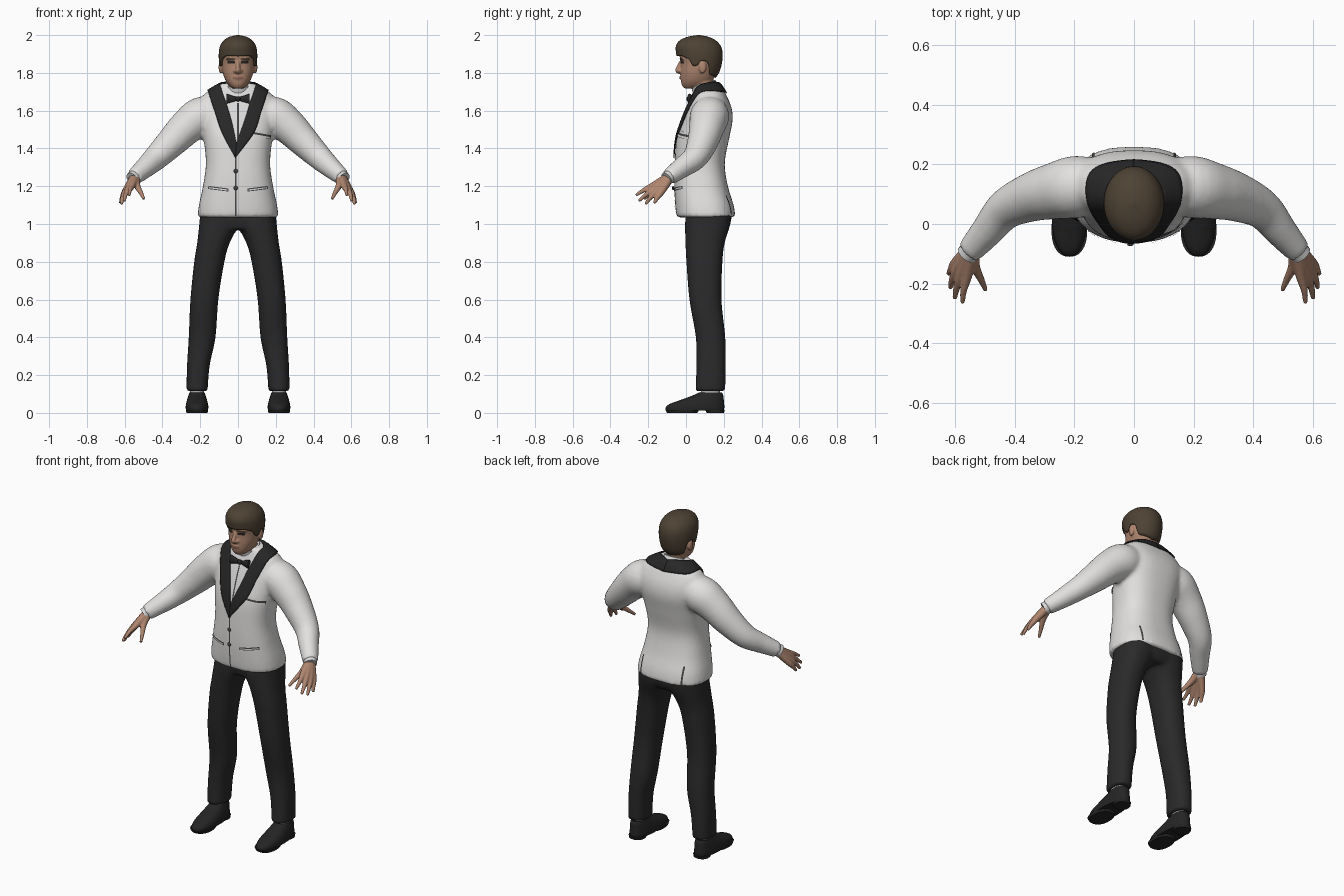
import bpy, bmesh
from math import cos, sin, pi, radians, copysign
from mathutils import Vector, Matrix
from mathutils.bvhtree import BVHTree

if "Cube" in bpy.data.objects:
    bpy.data.objects.remove(bpy.data.objects["Cube"])


def material(name, *rgb):
    mat = bpy.data.materials.new(name)
    mat.use_nodes = True
    mat.diffuse_color = (*rgb, 1)
    shader = next(n for n in mat.node_tree.nodes if n.type == "BSDF_PRINCIPLED")
    shader.inputs["Base Color"].default_value = (*rgb, 1)
    return mat


IVORY = material("ivory cloth", .76, .75, .74)
SHIRT = material("white shirt", .7, .7, .7)
SATIN = material("black satin", .02, .02, .02)
CHARCOAL = material("charcoal cloth", .023, .023, .024)
LEATHER = material("black leather", .018, .018, .018)
SKIN = material("skin", .43, .24, .16)
HAIR = material("brown hair", .075, .054, .034)
LIP = material("lip", .3, .14, .1)
EYE = material("dark eye", .025, .02, .018)
TRIM = material("grey trim", .06, .06, .06)


# ---- shared builders ----
def spline(rows, steps):
    """Smooth curve through rows of equal length."""
    rows = [Vector(r) for r in rows]
    out = []
    for i in range(len(rows) - 1):
        a, b = rows[max(i - 1, 0)], rows[i]
        c, d = rows[i + 1], rows[min(i + 2, len(rows) - 1)]
        for k in range(steps):
            t = k / steps
            out.append(b + (c - a) * (t / 2) + (a * 2 - b * 5 + c * 4 - d) * (t * t / 2)
                       + (b * 3 - a - c * 3 + d) * (t ** 3 / 2))
    return out + [rows[-1]]


def skin_rings(bm, rings):
    rings = [[bm.verts.new(p) for p in ring] for ring in rings]
    n = len(rings[0])
    for lo, hi in zip(rings, rings[1:]):
        for i in range(n):
            j = (i + 1) % n
            bm.faces.new((lo[i], lo[j], hi[j], hi[i]))
    bm.faces.new(rings[0][::-1])
    bm.faces.new(rings[-1])


def oval(z, half, front, back, cx, power, n=40):
    """Horizontal squarish oval."""
    def bend(v):
        return copysign(abs(v) ** (2 / power), v)
    mid, depth = (front + back) / 2, (back - front) / 2
    return [Vector((cx + half * bend(cos(2 * pi * i / n)),
                    mid + depth * bend(sin(2 * pi * i / n)), z)) for i in range(n)]


def loft(bm, rows, side=1, power=2.3, steps=5):
    """Rows are height, half width, front, back, centre x."""
    skin_rings(bm, [oval(z, h, f, b, cx * side, power)
                    for z, h, f, b, cx in spline(rows, steps)])


def tube(bm, rows, side=1, steps=5, n=20):
    """Rows are x, y, z, radius."""
    path = spline([(x * side, y, z, r) for x, y, z, r in rows], steps)
    rings = []
    for i, p in enumerate(path):
        tangent = (path[min(i + 1, len(path) - 1)] - path[max(i - 1, 0)]).to_3d()
        turn = Vector((0, 0, 1)).rotation_difference(tangent)
        rings.append([p.to_3d() + turn @ Vector((cos(2 * pi * k / n), sin(2 * pi * k / n), 0)) * p.w
                      for k in range(n)])
    skin_rings(bm, rings)


def ball(bm, place, size):
    bmesh.ops.create_uvsphere(bm, u_segments=20, v_segments=12, radius=1,
                              matrix=Matrix.Translation(place) @ Matrix.Diagonal((*size, 1)))


def finish(name, bm, mat, voxel=0, smooth=0, thick=0, closed=True):
    if closed:
        bmesh.ops.recalc_face_normals(bm, faces=bm.faces)
    mesh = bpy.data.meshes.new(name)
    bm.to_mesh(mesh)
    bm.free()
    obj = bpy.data.objects.new(name, mesh)
    bpy.context.collection.objects.link(obj)
    if voxel:
        # melt overlapping parts into one soft surface
        remesh = obj.modifiers.new("blend", "REMESH")
        remesh.mode, remesh.voxel_size = "VOXEL", voxel
        soft = obj.modifiers.new("soften", "SMOOTH")
        soft.iterations = smooth
        graph = bpy.context.evaluated_depsgraph_get()
        obj.data = bpy.data.meshes.new_from_object(obj.evaluated_get(graph))
        obj.modifiers.clear()
    if thick:
        shell = obj.modifiers.new("thickness", "SOLIDIFY")
        shell.thickness, shell.offset = thick, -1
    obj.data.materials.clear()
    obj.data.materials.append(mat)
    obj.data.shade_smooth()
    obj.data.set_sharp_from_angle(angle=radians(55))
    return obj


def surface(obj):
    return BVHTree.FromPolygons([v.co for v in obj.data.vertices],
                                [p.vertices[:] for p in obj.data.polygons])


def patch(name, edge_a, edge_b, target, lift, mat, look=0, steps=8, across=6, thick=0):
    """Strip between two edges, laid on a target; look is the y ray direction, 0 for nearest."""
    bm = bmesh.new()
    grid, facing = [], Vector()
    for a, b in zip(spline(edge_a, steps), spline(edge_b, steps)):
        row = []
        for k in range(across + 1):
            p = a.lerp(b, k / across)
            hit = target.ray_cast(Vector((p.x, -look, p.z)), Vector((0, look, 0))) if look else (None,)
            if hit[0] is None:
                hit = target.find_nearest(p)
            row.append((bm.verts.new(hit[0] + hit[1] * lift), hit[1]))
        grid.append(row)
    score = 0
    for r, s in zip(grid, grid[1:]):
        for k in range(across):
            face = bm.faces.new((r[k][0], r[k + 1][0], s[k + 1][0], s[k][0]))
            face.normal_update()
            score += face.normal.dot(r[k][1])
    if score < 0:
        bmesh.ops.reverse_faces(bm, faces=bm.faces)
    return finish(name, bm, mat, thick=thick, closed=False)


def line(name, start, end, width, target, mat, look=1, lift=.004):
    """Thin strip between two (x, z) points."""
    a, b = Vector((start[0], 0, start[1])), Vector((end[0], 0, end[1]))
    off = Vector((a.z - b.z, 0, b.x - a.x)).normalized() * width / 2
    patch(name, [a + off, b + off], [a - off, b - off], target, lift, mat, look, across=2)


SIDES = (("left", 1), ("right", -1))

# ---- jacket: body and sleeves melted together ----
bm = bmesh.new()
loft(bm, [(1.035, .215, -.05, .262, 0), (1.1, .207, -.057, .252, 0), (1.2, .186, -.062, .222, 0),
          (1.32, .17, -.06, .205, 0), (1.45, .182, -.05, .228, 0), (1.55, .198, -.02, .247, 0),
          (1.62, .205, .008, .24, 0), (1.68, .185, .035, .215, 0), (1.715, .138, .048, .195, 0),
          (1.745, .085, .055, .175, 0)], power=2.5)
for _, s in SIDES:
    tube(bm, [(.1, .13, 1.57, .085), (.19, .125, 1.57, .105), (.27, .11, 1.515, .095),
              (.345, .09, 1.44, .083), (.43, .05, 1.355, .068), (.49, -.02, 1.3, .056),
              (.552, -.092, 1.247, .044)], s)
jacket = finish("jacket", bm, IVORY, voxel=.011, smooth=6)
cloth = surface(jacket)

# ---- shirt front and shawl collar laid over the jacket ----
opening = [(.004, 0, 1.41), (.045, 0, 1.54), (.075, 0, 1.64), (.095, .05, 1.72)]
patch("shirt_front", [(-x, y, z) for x, y, z in opening], opening, cloth, .003, SHIRT, look=1, across=16)
inner = [(-.008, -.06, 1.43), (.035, -.03, 1.55), (.062, .01, 1.64), (.088, .05, 1.715),
         (.088, .12, 1.75), (0, .18, 1.76)]
outer = [(-.014, -.06, 1.35), (.082, -.03, 1.48), (.128, -.01, 1.6), (.155, .06, 1.69),
         (.135, .175, 1.695), (0, .21, 1.69)]
for side, s in SIDES:
    def flip(rows):
        return [(rows[0][0], *rows[0][1:])] + [(x * s, y, z) for x, y, z in rows[1:]]
    patch(side + "_lapel", flip(inner), flip(outer), cloth, .009, SATIN, thick=.006)
line("shirt_placket", (0, 1.45), (0, 1.64), .008, cloth, TRIM, lift=.004)

# ---- jacket details ----
line("front_opening", (-.012, 1.36), (-.012, 1.045), .007, cloth, TRIM)
line("breast_pocket", (.07, 1.478), (.17, 1.46), .02, cloth, TRIM)
line("breast_pocket_welt", (.074, 1.47), (.166, 1.454), .012, cloth, IVORY, lift=.006)
line("pocket_square", (.095, 1.49), (.14, 1.482), .014, cloth, SHIRT, lift=.006)
for side, s in SIDES:
    line(side + "_pocket", (.05 * s, 1.18), (.155 * s, 1.193), .016, cloth, TRIM)
    line(side + "_pocket_flap", (.055 * s, 1.18), (.15 * s, 1.192), .006, cloth, IVORY, lift=.006)
    line(side + "_vent", (.135 * s, 1.05), (.135 * s, 1.15), .009, cloth, TRIM, look=-1)
bm = bmesh.new()
for z in (1.28, 1.19):
    ball(bm, (-.012, -.068, z), (.011, .006, .011))
finish("buttons", bm, TRIM)

# ---- shirt collar and bow tie ----
bm = bmesh.new()
tube(bm, [(0, .12, 1.675, .074), (0, .1, 1.72, .069), (0, .092, 1.742, .066)], n=32)
finish("shirt_collar", bm, SHIRT)
bm = bmesh.new()
ball(bm, (0, .016, 1.662), (.013, .014, .014))
for _, s in SIDES:
    bmesh.ops.create_cone(bm, cap_ends=True, segments=20, radius1=.028, radius2=.01, depth=.055,
                          matrix=Matrix.Translation((.034 * s, .02, 1.662)) @ Matrix.Diagonal((1, .5, 1, 1))
                          @ Matrix.Rotation(-s * pi / 2, 4, "Y"))
finish("bow_tie", bm, SATIN)

# ---- trousers ----
bm = bmesh.new()
loft(bm, [(.97, .17, .01, .215, 0), (1.02, .195, 0, .24, 0), (1.075, .19, .005, .235, 0)])
for _, s in SIDES:
    loft(bm, [(.115, .056, .05, .208, .217), (.25, .06, .055, .21, .21), (.4, .071, .052, .208, .19),
              (.6, .074, .018, .188, .178), (.8, .08, .002, .193, .152), (.9, .086, -.003, .205, .13),
              (1, .105, -.005, .235, .1), (1.06, .1, 0, .24, .1)], s)
finish("trousers", bm, CHARCOAL, voxel=.011, smooth=4)

# ---- shoes and socks ----
for side, s in SIDES:
    bm = bmesh.new()
    loft(bm, [(.012, .058, -.107, .2, .217), (.03, .06, -.107, .203, .217), (.048, .058, -.085, .202, .217),
              (.068, .053, -.03, .2, .217), (.09, .046, .03, .198, .217), (.108, .04, .07, .19, .217)], s)
    loft(bm, [(0, .056, -.1, .06, .217), (.016, .06, -.11, .07, .217)], s, steps=1)
    loft(bm, [(0, .045, .11, .2, .217), (.016, .047, .1, .205, .217)], s, steps=1)
    finish(side + "_shoe", bm, LEATHER)
    bm = bmesh.new()
    loft(bm, [(.09, .038, .077, .18, .217), (.15, .036, .08, .18, .217)], s)
    finish(side + "_sock", bm, SHIRT)

# ---- hands: fingers run from the wrist and melt into a palm ----
wrist = (.543, -.08, 1.255, .026)
fingers = [((.56, -.172, 1.205), (.572, -.222, 1.18), (.576, -.265, 1.152)),
           ((.578, -.165, 1.193), (.595, -.213, 1.155), (.602, -.25, 1.122)),
           ((.592, -.15, 1.18), (.61, -.188, 1.14), (.617, -.215, 1.105)),
           ((.598, -.13, 1.17), (.615, -.155, 1.135), (.623, -.168, 1.11))]
thumb = ((.535, -.14, 1.205), (.514, -.185, 1.165), (.498, -.222, 1.133))
for side, s in SIDES:
    bm = bmesh.new()
    for knuckle, joint, tip in fingers + [thumb]:
        tube(bm, [wrist, (*knuckle, .018), (*joint, .012), (*tip, .008)], s, n=12)
    finish(side + "_hand", bm, SKIN, voxel=.0045, smooth=3)
    bm = bmesh.new()
    tube(bm, [(.54, -.078, 1.258, .036), (.561, -.103, 1.239, .036)], s, steps=1)
    finish(side + "_shirt_cuff", bm, SHIRT)

# ---- head with nose, ears and neck ----
bm = bmesh.new()
loft(bm, [(1.718, .028, -.01, .06, 0), (1.735, .048, -.022, .11, 0), (1.76, .066, -.027, .14, 0),
          (1.8, .081, -.028, .16, 0), (1.85, .088, -.027, .178, 0), (1.9, .09, -.034, .18, 0),
          (1.95, .076, -.012, .16, 0), (1.98, .04, .03, .12, 0)], power=2.2)
tube(bm, [(0, .115, 1.67, .06), (0, .092, 1.73, .058), (0, .085, 1.8, .058)])
tube(bm, [(0, -.022, 1.866, .009), (0, -.042, 1.825, .012), (0, -.043, 1.812, .014), (0, -.03, 1.802, .012)])
for _, s in SIDES:
    ball(bm, (.016 * s, -.03, 1.81), (.009, .012, .008))
    ball(bm, (.092 * s, .088, 1.83), (.011, .02, .034))
    ball(bm, (.034 * s, -.012, 1.877), (.03, .017, .008))
ball(bm, (0, -.022, 1.775), (.026, .012, .012))
head = finish("head", bm, SKIN, voxel=.0055, smooth=4)
face = surface(head)
line("mouth", (-.024, 1.774), (.024, 1.774), .011, face, LIP, lift=.002)
for side, s in SIDES:
    line(side + "_eye", (.016 * s, 1.857), (.054 * s, 1.858), .015, face, EYE, lift=.002)
    line(side + "_eyebrow", (.014 * s, 1.873), (.06 * s, 1.876), .009, face, HAIR, lift=.003)

# ---- hair: a cap whose lower edge follows the hairline ----
shape = spline([(1.765, .08, -.03, .15, 0), (1.8, .094, -.04, .175, 0), (1.85, .1, -.044, .19, 0),
                (1.9, .102, -.052, .194, 0), (1.94, .096, -.054, .185, 0), (1.97, .077, -.036, .16, 0),
                (1.99, .048, .005, .122, 0), (2, .008, .06, .075, 0)], 10)
hairline = [(0, 1.888), (40, 1.89), (62, 1.872), (72, 1.835), (84, 1.838), (92, 1.866),
            (112, 1.858), (126, 1.79), (180, 1.772)]


def between(table, key):
    for a, b in zip(table, table[1:]):
        if key <= b[0]:
            return Vector(a).lerp(Vector(b), max(0, (key - a[0]) / (b[0] - a[0])))
    return Vector(table[-1])


bm = bmesh.new()
count, levels = 72, 20
rows = []
for level in range(levels + 1):
    ring = []
    for i in range(count):
        angle = 360 * i / count
        low = between(hairline, min(angle, 360 - angle))[1]
        z, half, front, back, _ = between(shape, low + (2 - low) * sin(level / levels * pi / 2))
        a = radians(angle)
        ring.append(bm.verts.new((half * sin(a), (front + back) / 2 - (back - front) / 2 * cos(a), z)))
    rows.append(ring)
for lo, hi in zip(rows, rows[1:]):
    for i in range(count):
        bm.faces.new((lo[i - 1], lo[i], hi[i], hi[i - 1]))
bm.faces.new(rows[-1])
finish("hair", bm, HAIR, thick=.014)
